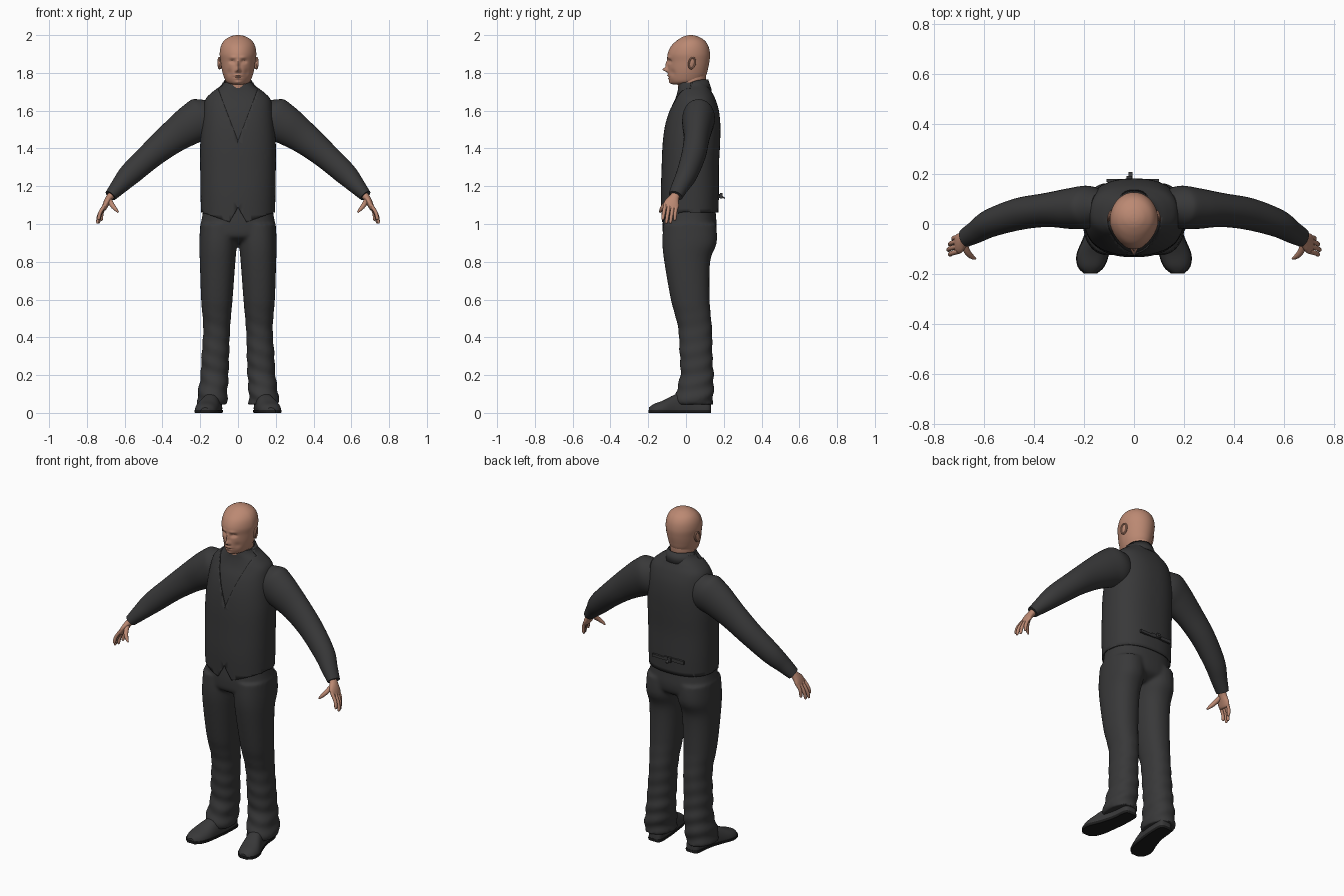
import bpy, bmesh, math
from mathutils import Vector, Matrix

cube = bpy.data.objects.get("Cube")
if cube:
    bpy.data.objects.remove(cube)


def material(name, rgb):
    m = bpy.data.materials.new(name)
    m.use_nodes = True
    m.diffuse_color = (*rgb, 1)
    m.node_tree.nodes["Principled BSDF"].inputs["Base Color"].default_value = (*rgb, 1)
    return m


CLOTH = material("charcoal cloth", (0.04, 0.04, 0.041))
SKIN = material("skin", (0.5, 0.25, 0.17))
SOLE = material("black sole", (0.012, 0.012, 0.012))


def spline(rows, steps):
    """Catmull-Rom interpolation of rows of numbers."""
    rows = [rows[0], *rows, rows[-1]]
    out = []
    for p, a, b, q in zip(rows, rows[1:], rows[2:], rows[3:]):
        for i in range(steps):
            t = i / steps
            out.append([0.5 * (2 * b0 + (c - a0) * t + (2 * a0 - 5 * b0 + 4 * c - d) * t * t
                               + (3 * b0 - a0 - 3 * c + d) * t ** 3)
                        for a0, b0, c, d in zip(p, a, b, q)])
    return out + [list(rows[-1])]


def power(v, e):
    return math.copysign(abs(v) ** e, v)


def angles(n):
    return [2 * math.pi * i / n for i in range(n)]


def stack(rows, steps=5, e=0.85, n=48, fold=0):
    """Level rings from rows of height, centre x, front y, back y, half width."""
    rings = []
    for z, cx, yf, yb, w in spline(rows, steps):
        ring = []
        for a in angles(n):
            k = 1 + fold * max(0, 0.6 - z) * math.sin(z * 75 + 2 * math.sin(a) + 1.5 * math.cos(a))
            ring.append(Vector((cx + k * w * power(math.sin(a), e),
                                (yf + yb) / 2 - k * (yb - yf) / 2 * power(math.cos(a), e), z)))
        rings.append(ring)
    return rings


def tube(rows, steps=4, n=24):
    """Rings square to a path, from rows of x, y, z, side radius, thickness radius."""
    pts = spline(rows, steps)
    rings = []
    for i, (x, y, z, ru, rv) in enumerate(pts):
        d = Vector(pts[min(i + 1, len(pts) - 1)][:3]) - Vector(pts[max(i - 1, 0)][:3])
        d.normalize()
        u = (Vector((0, 1, 0)) - d * d.y).normalized()
        v = d.cross(u)
        rings.append([Vector((x, y, z)) + u * ru * math.cos(a) + v * rv * math.sin(a)
                      for a in angles(n)])
    return rings


def loft(bm, rings, cap=True):
    loops = [[bm.verts.new(p) for p in r] for r in rings]
    for a, b in zip(loops, loops[1:]):
        for i in range(len(a)):
            j = (i + 1) % len(a)
            bm.faces.new((a[i], a[j], b[j], b[i]))
    if cap:
        bm.faces.new(loops[0])
        bm.faces.new(loops[-1])


def finish(name, bm, mat, mirror=False, thick=0):
    bmesh.ops.recalc_face_normals(bm, faces=bm.faces)
    me = bpy.data.meshes.new(name)
    bm.to_mesh(me)
    bm.free()
    me.materials.append(mat)
    ob = bpy.data.objects.new(name, me)
    bpy.context.collection.objects.link(ob)
    bpy.ops.object.select_all(action="DESELECT")
    ob.select_set(True)
    bpy.context.view_layer.objects.active = ob
    bpy.ops.object.shade_smooth_by_angle(angle=math.radians(40))
    if thick:
        s = ob.modifiers.new("Thickness", "SOLIDIFY")
        s.thickness = thick
    if mirror:
        ob.modifiers.new("Mirror", "MIRROR")
    return ob


def part(name, mat, *lofts, mirror=False):
    bm = bmesh.new()
    for rings in lofts:
        loft(bm, rings)
    return finish(name, bm, mat, mirror)


# Shirt body, and the vest as a slightly larger shell
TORSO = [(1.0, -.122, .162, .188), (1.15, -.127, .168, .192), (1.3, -.123, .168, .194),
         (1.42, -.118, .174, .194), (1.52, -.106, .176, .187), (1.6, -.085, .168, .178),
         (1.66, -.058, .15, .166), (1.7, -.045, .13, .128), (1.73, -.04, .114, .088),
         (1.75, -.035, .104, .074)]
part("shirt", CLOTH, stack([(z, 0, f, b, w) for z, f, b, w in TORSO[1:]]))

bm = bmesh.new()
loft(bm, stack([(z, 0, f - .006, b + .006, w + .006) for z, f, b, w in TORSO], n=64), cap=False)
LINES = {"neck": (1.44, 2.6), "notch": (1.09, -1.78), "hem": (.994, .355), "back": (1.06, 0)}
for c, m in LINES.values():
    for s in (1, -1):
        bmesh.ops.bisect_plane(bm, geom=bm.verts[:] + bm.edges[:] + bm.faces[:],
                               plane_co=(0, 0, c), plane_no=Vector((-m * s, 0, 1)).normalized())


def outside_vest(f):
    p = f.calc_center_median()
    level = {k: c + m * abs(p.x) for k, (c, m) in LINES.items()}
    if p.y > .03:
        return p.z < level["back"]
    return p.z > level["neck"] or p.z < max(level["notch"], level["hem"])


bmesh.ops.delete(bm, geom=[f for f in bm.faces if outside_vest(f)], context="FACES")
finish("vest", bm, CLOTH, thick=.006)

# Vest back strap with its loose tongue
bm = bmesh.new()
for x, y, z, sx, sy, sz, turn in ((-.045, .175, 1.15, .13, .012, .02, 0),
                                  (.05, .175, 1.145, .1, .012, .016, 0),
                                  (-.02, .186, 1.15, .022, .012, .03, 0),
                                  (-.015, .19, 1.145, .016, .035, .008, -.5)):
    bmesh.ops.create_cube(bm, size=1, matrix=Matrix.Translation((x, y, z))
                          @ Matrix.Rotation(turn, 4, "X") @ Matrix.Diagonal((sx, sy, sz, 1)))
finish("back_strap", bm, CLOTH)

# Shirt collar with two front points
bm = bmesh.new()
top, bottom = [], []
for a in angles(64):
    off = min(a, 2 * math.pi - a)
    z = 1.765 - .11 * ((1 + math.cos(a)) / 2) ** 3
    drop = min(1, off / .6)
    top.append(Vector((.075 * math.sin(a), .03 - .088 * math.cos(a), z)))
    bottom.append(Vector((.105 * math.sin(a), .027 - (.088 + .022 * drop) * math.cos(a),
                          z - .055 * drop - .002)))
loft(bm, [top, bottom], cap=False)
finish("collar", bm, CLOTH, thick=.005)

# Sleeves
part("sleeves", CLOTH, tube([
    (.13, .07, 1.6, .06, .07), (.18, .068, 1.565, .085, .112), (.25, .062, 1.525, .082, .104),
    (.35, .056, 1.455, .068, .085), (.46, .04, 1.365, .064, .07), (.57, .005, 1.265, .056, .06),
    (.63, -.03, 1.2, .046, .045), (.675, -.055, 1.15, .038, .032)], 6, 32), mirror=True)

# Hands: palm, four fingers and thumb
fingers = [((.708, -.112, 1.09), (.74, -.124, 1.022)), ((.712, -.092, 1.085), (.747, -.105, 1.003)),
           ((.709, -.071, 1.086), (.74, -.083, 1.003)), ((.703, -.053, 1.093), (.725, -.06, 1.018))]
lofts = [tube([(.66, -.05, 1.165, .024, .02), (.68, -.062, 1.14, .026, .019),
               (.697, -.076, 1.11, .04, .017), (.71, -.082, 1.08, .038, .012),
               (.713, -.083, 1.073, .02, .005)]),
         tube([(.68, -.075, 1.13, .012, .012), (.668, -.11, 1.103, .013, .013),
               (.65, -.13, 1.08, .01, .01), (.634, -.138, 1.062, .004, .004)], n=12)]
for base, tip in fingers:
    a, b = Vector(base), Vector(tip)
    bend = Vector((.007, 0, .002))
    lofts.append(tube([(*(a - (b - a) * .2), .01, .01), (*(a.lerp(b, .45) + bend), .0095, .0095),
                       (*a.lerp(b, .9), .008, .008), (*b, .003, .003)], n=12))
part("hands", SKIN, *lofts, mirror=True)

# Trousers: hips and two legs fused into one surface
leg = [(1.0, .1, -.12, .16, .1), (.9, .105, -.125, .162, .1), (.8, .108, -.115, .128, .094),
       (.6, .112, -.08, .125, .083), (.45, .113, -.042, .137, .071), (.3, .12, -.033, .14, .073),
       (.2, .124, -.03, .146, .074), (.1, .135, -.055, .146, .078), (.045, .137, -.06, .14, .08)]
hips = [(1.14, 0, -.11, .152, .18), (1.05, 0, -.12, .158, .188), (.98, 0, -.124, .163, .2),
        (.93, 0, -.115, .15, .195), (.9, 0, -.06, .1, .14)]
trousers = part("trousers", CLOTH, stack(hips), *[
    stack([(z, s * cx, f, b, w) for z, cx, f, b, w in leg], 12, .9, fold=.1) for s in (1, -1)])
fuse = trousers.modifiers.new("Fuse", "REMESH")
fuse.mode = "VOXEL"
fuse.voxel_size = .009
fuse.use_smooth_shade = True
soft = trousers.modifiers.new("Soften", "SMOOTH")
soft.iterations = 5

# Shoes and soles: rows of y, centre x, half width, height
shoe = [(.132, .125, .02, .04), (.115, .125, .04, .09), (.03, .13, .045, .11),
        (-.05, .146, .053, .1), (-.12, .165, .062, .066), (-.17, .172, .05, .047),
        (-.197, .174, .022, .028)]


def shoe_rings(rows, base):
    return [[Vector((cx + w * power(math.cos(a), .8), y,
                     max(base, h * (math.sin(a) + .3) / 1.3))) for a in angles(32)]
            for y, cx, w, h in spline(rows, 5)]


part("shoes", CLOTH, shoe_rings(shoe, .012), mirror=True)
part("soles", SOLE, [[Vector((p.x, p.y, min(p.z, .016))) for p in r] for r in shoe_rings(
    [(y * 1.01, cx, w + .003, .04) for y, cx, w, h in shoe], 0)], mirror=True)

# Neck
part("neck", SKIN, stack([(1.62, 0, -.035, .085, .066), (1.7, 0, -.04, .095, .063),
                          (1.77, 0, -.045, .105, .066), (1.82, 0, -.03, .105, .06)], e=1))

# Head: smooth egg, then features pushed in or out along y
head = [(1.738, 0, -.06, .02, .02), (1.742, 0, -.075, .05, .045), (1.755, 0, -.085, .085, .064),
        (1.785, 0, -.094, .106, .077), (1.82, 0, -.096, .116, .086), (1.86, 0, -.096, .124, .092),
        (1.9, 0, -.097, .127, .097), (1.94, 0, -.08, .119, .091), (1.97, 0, -.05, .1, .074),
        (1.99, 0, -.018, .07, .046), (1.998, 0, .005, .045, .022), (2.0, 0, .022, .026, .003)]
features = [(0, 1.817, .011, .011, -.027), (0, 1.845, .009, .022, -.012),
            (.013, 1.81, .006, .007, -.008), (.034, 1.86, .015, .009, .013),
            (.034, 1.858, .008, .005, -.006), (.03, 1.882, .02, .007, -.005),
            (0, 1.786, .02, .005, -.006), (0, 1.778, .024, .0025, .004),
            (0, 1.77, .017, .005, -.005), (0, 1.75, .02, .01, -.006), (.05, 1.8, .015, .018, .006)]
bm = bmesh.new()
loft(bm, stack(head, 8, 1, 112))
for v in bm.verts:
    x, y, z = v.co
    front = max(0, -y / .1)
    if y < -.01:
        for fx, fz, sx, sz, push in features:
            for s in ((1, -1) if fx else (1,)):
                v.co.y += push * min(1, front * 1.5) * math.exp(
                    -((x - s * fx) / sx) ** 2 - ((z - fz) / sz) ** 2)
    v.co.x *= 1 - .12 * min(front, 1)
finish("head", bm, SKIN)

# Ears: shell plus raised rim
bm = bmesh.new()
tilt = Matrix.Translation((.094, .03, 1.85)) @ Matrix.Rotation(-.2, 4, "X") @ Matrix.Rotation(.3, 4, "Z")
bmesh.ops.create_uvsphere(bm, u_segments=20, v_segments=12, radius=1,
                          matrix=tilt @ Matrix.Diagonal((.008, .018, .031, 1)))
loft(bm, [[tilt @ Vector((.005 + .005 * math.sin(b), (.017 + .005 * math.cos(b)) * math.cos(a),
                          (.029 + .005 * math.cos(b)) * math.sin(a) + .002)) for a in angles(28)]
          for b in angles(8) + [0]], cap=False)
bmesh.ops.remove_doubles(bm, verts=bm.verts, dist=1e-5)
finish("ears", bm, SKIN, mirror=True)
